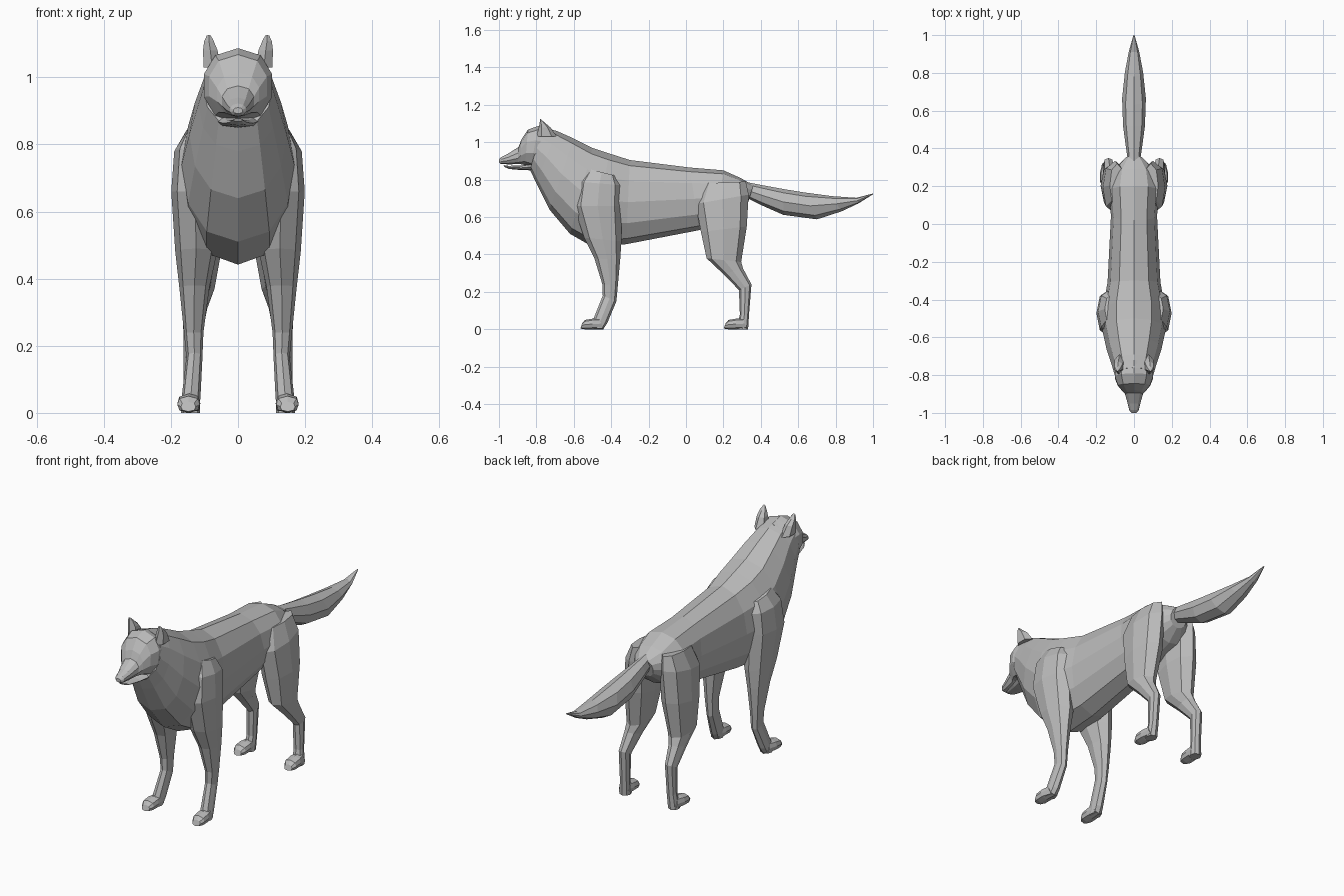
import bpy, bmesh, math

fur = bpy.data.materials.new("grey fur")
fur.diffuse_color = (0.5, 0.5, 0.5, 1)


def finish(name, bm, mirror):
    bmesh.ops.remove_doubles(bm, verts=bm.verts, dist=0.0005)
    bmesh.ops.recalc_face_normals(bm, faces=bm.faces)
    me = bpy.data.meshes.new(name)
    bm.to_mesh(me)
    bm.free()
    me.materials.append(fur)
    ob = bpy.data.objects.new(name, me)
    bpy.context.collection.objects.link(ob)
    if mirror:
        mod = ob.modifiers.new("mirror", "MIRROR")
        mod.use_mirror_merge = False
    return ob


def loft(name, sections, n=8, power=0.85, mirror=False):
    """Skin rings; each section is (y, z of one edge, y, z of opposite edge, x min, x max)."""
    bm = bmesh.new()
    rings = []
    for ya, za, yb, zb, x0, x1 in sections:
        ring = []
        for k in range(n):
            a = 2 * math.pi * k / n
            c, s = math.cos(a), math.sin(a)
            s = math.copysign(abs(s) ** power, s)
            ring.append(bm.verts.new(((x0 + x1) / 2 + s * (x1 - x0) / 2,
                                      (ya + yb) / 2 + c * (ya - yb) / 2,
                                      (za + zb) / 2 + c * (za - zb) / 2)))
        rings.append(ring)
    for r, q in zip(rings, rings[1:]):
        for k in range(n):
            j = (k + 1) % n
            bm.faces.new((r[k], r[j], q[j], q[k]))
    bm.faces.new(rings[0])
    bm.faces.new(rings[-1])
    return finish(name, bm, mirror)


def centred(rows):
    return [(a, b, c, d, -w, w) for a, b, c, d, w in rows]


# Torso and neck: top edge, bottom edge, half width
loft("torso_and_neck", centred([
    (0.36, 0.77, 0.33, 0.67, 0.05),
    (0.29, 0.81, 0.27, 0.61, 0.115),
    (0.20, 0.85, 0.16, 0.57, 0.135),
    (0.02, 0.865, 0.07, 0.53, 0.122),
    (-0.30, 0.905, -0.32, 0.455, 0.14),
    (-0.41, 0.94, -0.50, 0.442, 0.168),
    (-0.50, 0.97, -0.62, 0.51, 0.168),
    (-0.60, 1.02, -0.73, 0.64, 0.145),
    (-0.69, 1.06, -0.80, 0.78, 0.118),
    (-0.76, 1.08, -0.835, 0.855, 0.103)]), n=12)

# Head and upper muzzle
loft("head", centred([
    (-0.72, 1.07, -0.78, 0.86, 0.095),
    (-0.79, 1.087, -0.83, 0.865, 0.106),
    (-0.845, 1.068, -0.86, 0.878, 0.09),
    (-0.88, 1.015, -0.885, 0.883, 0.066),
    (-0.895, 0.975, -0.90, 0.883, 0.05),
    (-0.95, 0.94, -0.95, 0.882, 0.035),
    (-0.985, 0.922, -0.99, 0.884, 0.025),
    (-1.0, 0.91, -1.0, 0.892, 0.014)]), n=10)

# Lower jaw
loft("lower_jaw", centred([
    (-0.80, 0.89, -0.82, 0.85, 0.065),
    (-0.88, 0.876, -0.88, 0.851, 0.045),
    (-0.95, 0.874, -0.945, 0.857, 0.026),
    (-0.975, 0.878, -0.97, 0.868, 0.014)]), n=8)

# Ears: short tapered lofts leaning forward
loft("ear", [
    (-0.80, 1.03, -0.69, 1.03, 0.048, 0.106),
    (-0.787, 1.08, -0.725, 1.08, 0.058, 0.107),
    (-0.782, 1.108, -0.755, 1.105, 0.07, 0.103),
    (-0.78, 1.126, -0.772, 1.12, 0.08, 0.094)], n=6, mirror=True)

# Bushy tail
loft("tail", centred([
    (0.31, 0.79, 0.33, 0.70, 0.03),
    (0.40, 0.772, 0.40, 0.665, 0.042),
    (0.52, 0.75, 0.52, 0.612, 0.058),
    (0.63, 0.732, 0.70, 0.588, 0.063),
    (0.78, 0.712, 0.83, 0.63, 0.048),
    (0.91, 0.703, 0.92, 0.672, 0.027),
    (1.0, 0.726, 1.0, 0.722, 0.003)]), n=8, power=1.0)

# Front legs: front edge, back edge, inner and outer x
loft("front_leg", [
    (-0.53, 0.86, -0.37, 0.82, 0.07, 0.155),
    (-0.58, 0.79, -0.345, 0.77, 0.06, 0.19),
    (-0.60, 0.66, -0.345, 0.66, 0.06, 0.199),
    (-0.545, 0.49, -0.345, 0.47, 0.062, 0.187),
    (-0.49, 0.38, -0.352, 0.37, 0.085, 0.175),
    (-0.447, 0.24, -0.364, 0.24, 0.103, 0.161),
    (-0.445, 0.18, -0.372, 0.15, 0.106, 0.154),
    (-0.495, 0.055, -0.42, 0.035, 0.112, 0.168),
    (-0.50, 0.005, -0.44, 0.005, 0.116, 0.172)], mirror=True)

# Hind legs with bent hock
loft("hind_leg", [
    (0.09, 0.78, 0.32, 0.79, 0.05, 0.128),
    (0.052, 0.67, 0.335, 0.72, 0.035, 0.165),
    (0.08, 0.52, 0.325, 0.55, 0.04, 0.177),
    (0.11, 0.38, 0.295, 0.36, 0.07, 0.172),
    (0.20, 0.295, 0.305, 0.325, 0.092, 0.166),
    (0.283, 0.21, 0.35, 0.24, 0.108, 0.162),
    (0.288, 0.08, 0.337, 0.08, 0.112, 0.162),
    (0.27, 0.0, 0.332, 0.0, 0.114, 0.17)], mirror=True)

# Paws: top edge, bottom edge, inner and outer x, shifted along y
for name, y in (("front_paw", -0.565), ("hind_paw", 0.202)):
    loft(name, [
        (y + 0.01, 0.033, y, 0.004, 0.126, 0.17),
        (y + 0.025, 0.05, y + 0.025, 0.0, 0.114, 0.181),
        (y + 0.065, 0.057, y + 0.065, 0.0, 0.112, 0.181),
        (y + 0.10, 0.06, y + 0.125, 0.0, 0.116, 0.17)],
        power=0.6, mirror=True)
